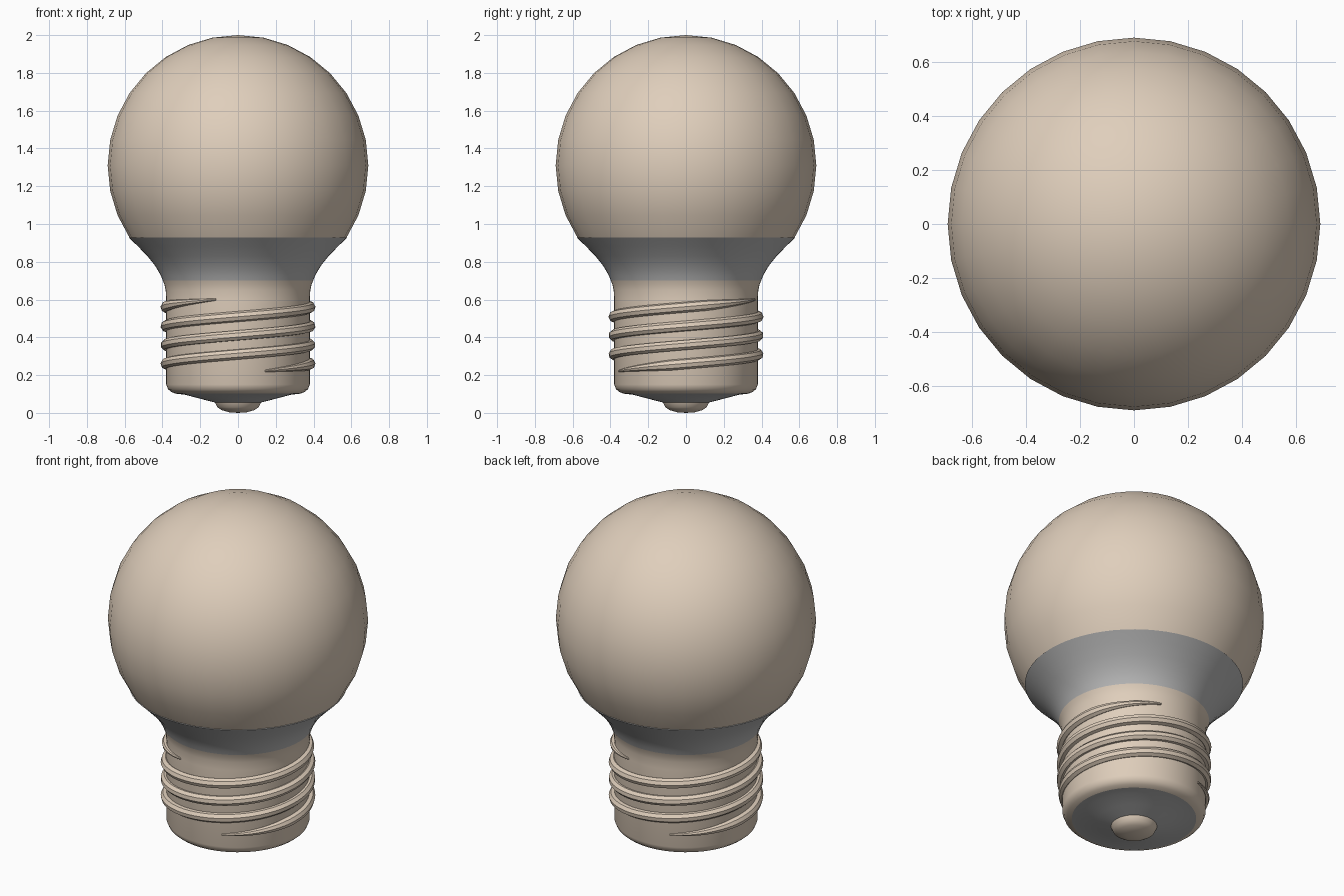
import bpy
import bmesh
from math import sin, cos, pi, radians

if "Cube" in bpy.data.objects:
    bpy.data.objects.remove(bpy.data.objects["Cube"], do_unlink=True)


def make_material(name, rgb):
    mat = bpy.data.materials.new(name)
    mat.use_nodes = True
    mat.diffuse_color = (*rgb, 1)
    node = next(n for n in mat.node_tree.nodes if n.type == "BSDF_PRINCIPLED")
    node.inputs["Base Color"].default_value = (*rgb, 1)
    return mat


beige = make_material("warm beige", (0.74, 0.62, 0.50))
grey = make_material("mid grey", (0.48, 0.48, 0.48))


def lathe(name, profile, mat, segments=64):
    """Spin a (radius, height) profile, ordered bottom to top, round z."""
    bm = bmesh.new()
    verts = [bm.verts.new((r, 0, z)) for r, z in profile]
    edges = [bm.edges.new(pair) for pair in zip(verts, verts[1:])]
    bmesh.ops.spin(bm, geom=verts + edges, axis=(0, 0, 1), cent=(0, 0, 0),
                   angle=2 * pi, steps=segments, use_merge=True)
    bmesh.ops.remove_doubles(bm, verts=bm.verts[:], dist=0.0001)
    bmesh.ops.recalc_face_normals(bm, faces=bm.faces[:])
    # Open shells may come out inverted, so check which way the widest face looks
    bm.normal_update()
    face = max(bm.faces, key=lambda f: f.calc_center_median().xy.length)
    if face.normal.xy.dot(face.calc_center_median().xy) < 0:
        bmesh.ops.reverse_faces(bm, faces=bm.faces[:])
    mesh = bpy.data.meshes.new(name)
    bm.to_mesh(mesh)
    bm.free()
    mesh.materials.append(mat)
    obj = bpy.data.objects.new(name, mesh)
    bpy.context.collection.objects.link(obj)
    smooth(obj)
    return obj


def smooth(obj):
    bpy.ops.object.select_all(action="DESELECT")
    obj.select_set(True)
    bpy.context.view_layer.objects.active = obj
    bpy.ops.object.shade_smooth_by_angle(angle=radians(35))


# Globe: a 32-sided sphere cut off three rings below its equator
step = pi / 16
globe = [(0.69 * cos(i * step), 1.31 + 0.69 * sin(i * step)) for i in range(-3, 8)]
lathe("globe", globe + [(0, 2)], beige, 32)

# Flared collar with a thin rim turned in under the globe
lathe("collar", [(0.398, 0.70), (0.408, 0.725), (0.424, 0.755), (0.447, 0.79),
                 (0.48, 0.83), (0.53, 0.882), (0.578, 0.928), (0.56, 0.932)], grey)

# Screw base, insulator and bottom contact
lathe("screw_base", [(0.33, 0.102), (0.352, 0.11), (0.37, 0.125), (0.38, 0.15),
                     (0.38, 0.60), (0.383, 0.65), (0.39, 0.68), (0.398, 0.70)], beige)
lathe("insulator", [(0.11, 0.052), (0.2, 0.075), (0.28, 0.096), (0.33, 0.102)], grey)
lathe("bottom_contact", [(0, 0), (0.045, 0.003), (0.085, 0.014), (0.11, 0.03),
                         (0.122, 0.055)], beige)


def thread(name, start):
    """One tapered screw ridge rising anticlockwise."""
    curve = bpy.data.curves.new(name, "CURVE")
    curve.dimensions = "3D"
    curve.bevel_depth = 0.028
    curve.bevel_resolution = 2
    curve.use_fill_caps = True
    spline = curve.splines.new("POLY")
    count = 120
    spline.points.add(count)
    for i, point in enumerate(spline.points):
        t = i / count
        a = start + t * radians(680)
        taper = min(1, 0.2 + min(t, 1 - t) * 10)
        point.co = (0.382 * cos(a), 0.382 * sin(a), 0.222 + 0.378 * t, 1)
        point.radius = taper
    helper = bpy.data.objects.new(name + "_path", curve)
    bpy.context.collection.objects.link(helper)
    mesh = bpy.data.meshes.new_from_object(
        helper.evaluated_get(bpy.context.evaluated_depsgraph_get()))
    bpy.data.objects.remove(helper, do_unlink=True)
    mesh.materials.clear()
    mesh.materials.append(beige)
    obj = bpy.data.objects.new(name, mesh)
    bpy.context.collection.objects.link(obj)
    smooth(obj)


# Two interleaved screw ridges, half a turn apart
thread("screw_thread_a", radians(-68))
thread("screw_thread_b", radians(112))
